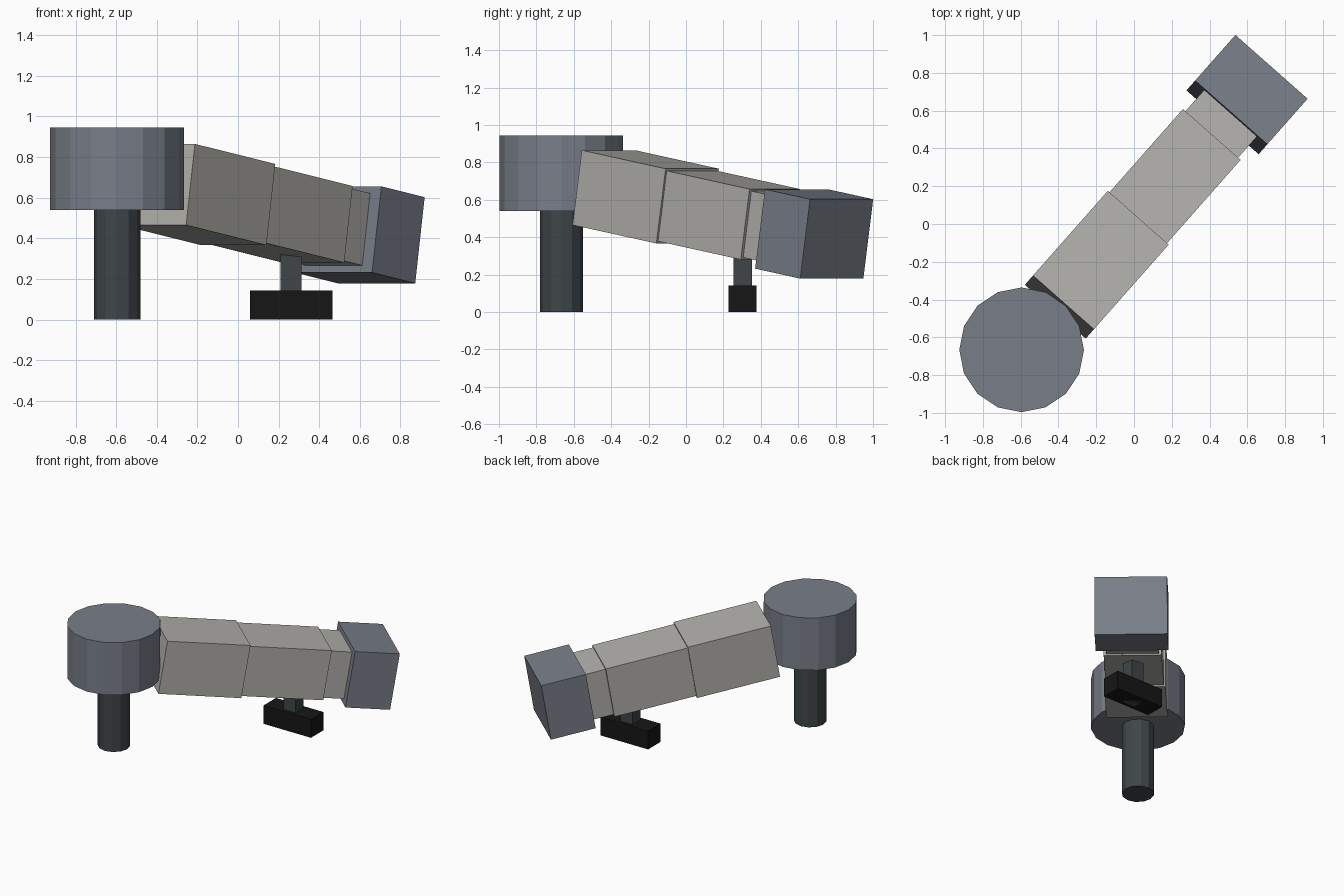
import bpy, math
from mathutils import Matrix, Vector

if "Cube" in bpy.data.objects:
    bpy.data.objects.remove(bpy.data.objects["Cube"])


def material(name, rgb):
    m = bpy.data.materials.new(name)
    m.diffuse_color = (*rgb, 1)
    m.use_nodes = True
    m.node_tree.nodes["Principled BSDF"].inputs["Base Color"].default_value = m.diffuse_color
    return m


SLATE = material("slate", (0.19, 0.21, 0.25))
PANEL = material("panel", (0.45, 0.44, 0.41))
STEEL = material("steel", (0.05, 0.06, 0.065))
RUBBER = material("rubber", (0.008, 0.008, 0.008))

PIVOT = Vector((-0.595, -0.666, 0))
YAW = math.radians(48.55)
PITCH = math.radians(9.37)


def finish(name, mat):
    ob = bpy.context.object
    ob.name = name
    ob.data.materials.append(mat)
    return ob


def cylinder(name, radius, z0, z1, sides, mat):
    bpy.ops.mesh.primitive_cylinder_add(vertices=sides, radius=radius, depth=z1 - z0,
                                        location=PIVOT + Vector((0, 0, (z0 + z1) / 2)))
    return finish(name, mat)


def box(name, lo, hi, mat, frame=Matrix()):
    lo, hi = Vector(lo), Vector(hi)
    bpy.ops.mesh.primitive_cube_add(size=1)
    ob = finish(name, mat)
    ob.data.transform(Matrix.Translation((lo + hi) / 2) @ Matrix.Diagonal((*(hi - lo), 1)))
    ob.matrix_world = frame
    return ob


# round pivot room on its column
cylinder("column", 0.114, 0, 0.56, 12, STEEL)
cylinder("rotunda", 0.33, 0.54, 0.945, 16, SLATE)

# sloping telescopic tunnel and end cab, laid out along the tunnel axis
axis = (Matrix.Translation(PIVOT + Vector((0.302 * math.cos(YAW), 0.302 * math.sin(YAW), 0.665)))
        @ Matrix.Rotation(YAW, 4, 'Z') @ Matrix.Rotation(PITCH, 4, 'Y'))
for name, start, end, width, height, mat in (
        ("tunnel_outer", 0.0, 0.606, 0.43, 0.405, PANEL),
        ("tunnel_middle", 0.57, 1.204, 0.407, 0.382, PANEL),
        ("tunnel_inner", 1.17, 1.40, 0.372, 0.36, PANEL),
        ("cab", 1.358, 1.684, 0.51, 0.43, SLATE)):
    box(name, (start, -width / 2, -height / 2), (end, width / 2, height / 2), mat, axis)

# drive leg and wheel block
box("drive_leg", (0.21, 0.253, 0), (0.313, 0.352, 0.36), STEEL)
box("wheel_block", (0.06, 0.226, 0), (0.465, 0.377, 0.142), RUBBER)
